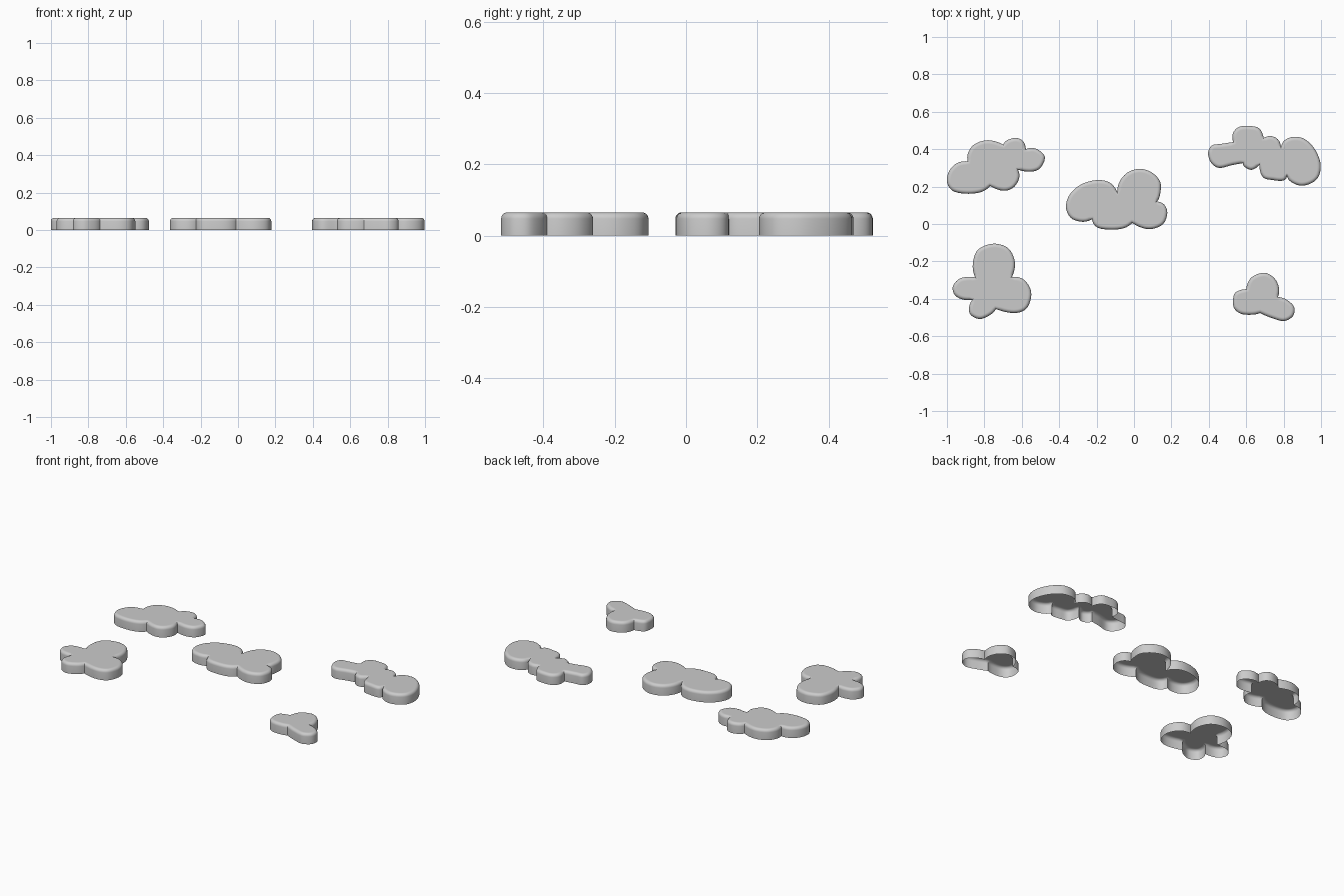
import bpy, bmesh, math
from mathutils import Vector

if "Cube" in bpy.data.objects:
    bpy.data.objects.remove(bpy.data.objects["Cube"])

HEIGHT, ROUND, STEPS = 0.065, 0.018, 5


def lobe_curve(pts):
    """Smooth open spline through one puff of a cloud, last point left out."""
    p = [Vector(q) / 100 for q in pts]
    p = [p[2] + 3 * (p[0] - p[1])] + p + [p[-3] + 3 * (p[-1] - p[-2])]
    out = []
    for a, b, c, d in zip(p, p[1:], p[2:], p[3:]):
        for i in range(STEPS):
            t = i / STEPS
            out.append(0.5 * (2 * b + (c - a) * t + (2 * a - 5 * b + 4 * c - d) * t * t
                              + (3 * b - a - 3 * c + d) * t ** 3))
    return out


def cloud(name, *lobes):
    """Clockwise puffs, each starting at a crease, raised into an open-bottomed shell."""
    outline = []
    for k, lobe in enumerate(lobes):
        outline += lobe_curve(lobe + [lobes[(k + 1) % len(lobes)][0]])
    n = len(outline)
    inward = []
    for i in range(n):
        d = (outline[(i + 1) % n] - outline[i]).normalized() + (outline[i] - outline[i - 1]).normalized()
        inward.append(Vector((d.y, -d.x)).normalized())

    # wall, rounded rim, narrow flat border
    levels = [(0, 0)]
    for k in range(6):
        a = math.pi / 2 * k / 5
        levels.append((ROUND * (1 - math.cos(a)), HEIGHT - ROUND + ROUND * math.sin(a)))
    levels.append((ROUND + 0.003, HEIGHT))

    bm = bmesh.new()
    rings = [[bm.verts.new((*(p + q * off), z)) for p, q in zip(outline, inward)]
             for off, z in levels]
    for lo, hi in zip(rings, rings[1:]):
        for i in range(n):
            j = (i + 1) % n
            bm.faces.new((lo[i], hi[i], hi[j], lo[j]))
    bm.faces.new(rings[-1][::-1])
    mesh = bpy.data.meshes.new(name)
    bm.to_mesh(mesh)
    bm.free()
    obj = bpy.data.objects.new(name, mesh)
    bpy.context.collection.objects.link(obj)
    bpy.ops.object.select_all(action='DESELECT')
    obj.select_set(True)
    bpy.context.view_layer.objects.active = obj
    bpy.ops.object.shade_smooth_by_angle(angle=math.radians(40))


# Outline points in hundredths of a unit
cloud("cloud_back_left",
      [(-89, 33.5), (-88.5, 38.5), (-85, 42.8), (-78, 44.8)],
      [(-70, 42.5), (-67.4, 45), (-63, 46), (-59.4, 44.4)],
      [(-57.8, 40), (-52.4, 40.3), (-47.7, 36), (-50, 30), (-55, 28)],
      [(-62, 29), (-61.5, 24), (-64.7, 19.3), (-70, 17.8)],
      [(-77, 20.3), (-82, 17), (-90, 16.2), (-97, 17.8), (-100, 22.5), (-98.8, 28.3), (-94.7, 32.5)])

cloud("cloud_middle",
      [(-9, 17), (-7.5, 23), (-3.2, 27.7), (3.2, 29.5), (9.6, 27.5), (14, 22.5), (14, 16)],
      [(12.3, 12), (16.2, 10.3), (17.8, 6), (16, 0.5), (11.2, -2.3), (5.5, -2.4)],
      [(-1, 0.6), (-5.3, -2.2), (-11.8, -3), (-19.3, -2)],
      [(-22.5, 2.5), (-27.8, 1.2), (-33.7, 3.2), (-36.4, 9), (-34.2, 16), (-27.8, 21.4),
       (-19.3, 23.5), (-12.8, 22)])

cloud("cloud_back_right",
      [(53, 43.8), (53, 48.7), (56.2, 51.9), (61.5, 52.4), (66.8, 51.2)],
      [(69.3, 46), (73.3, 47), (77, 45.2)],
      [(78.6, 41.2), (80.8, 45), (85.6, 46.6), (91, 45.5), (96.3, 40.6), (99.6, 33),
       (99, 26), (95.2, 22), (89.3, 20.5), (84, 22.5)],
      [(81.8, 25.7), (79.7, 23.2), (74.3, 23.5), (69, 25)],
      [(67, 31.5), (63, 29), (59.5, 30.3)],
      [(58.2, 32.5), (52.5, 31.5), (45.5, 30), (41.2, 32.8), (39.6, 38), (41.7, 42), (46.5, 42.8)])

cloud("cloud_front_left",
      [(-85, -28.5), (-86.2, -21.5), (-84, -14.4), (-78.6, -11.2), (-72.7, -10.7),
       (-66.8, -13.4), (-63.7, -20.3)],
      [(-65.2, -28.3), (-59.4, -29.4), (-55.6, -34.2), (-55.1, -39.6), (-57.8, -45.5), (-64.2, -47.6)],
      [(-73.8, -45.5), (-77, -48.7), (-82.4, -50.8), (-87.2, -48.7), (-88.2, -44.9)],
      [(-86.6, -40.6), (-92.5, -40.1), (-96.2, -37.4), (-96.8, -33.2), (-93.6, -29.4), (-89.3, -28.3)])

cloud("cloud_front_right",
      [(60, -34.8), (62, -29.4), (66.3, -26.7), (71, -26.3), (75.4, -29.4), (77.5, -34.2)],
      [(77, -39), (81.8, -40.6), (85.6, -44.4), (85, -49.2), (80.2, -51.9), (73.8, -50.3)],
      [(67.4, -47.6), (63, -48.5), (57.2, -48), (53.5, -45), (53, -40), (54.5, -36.4)])
